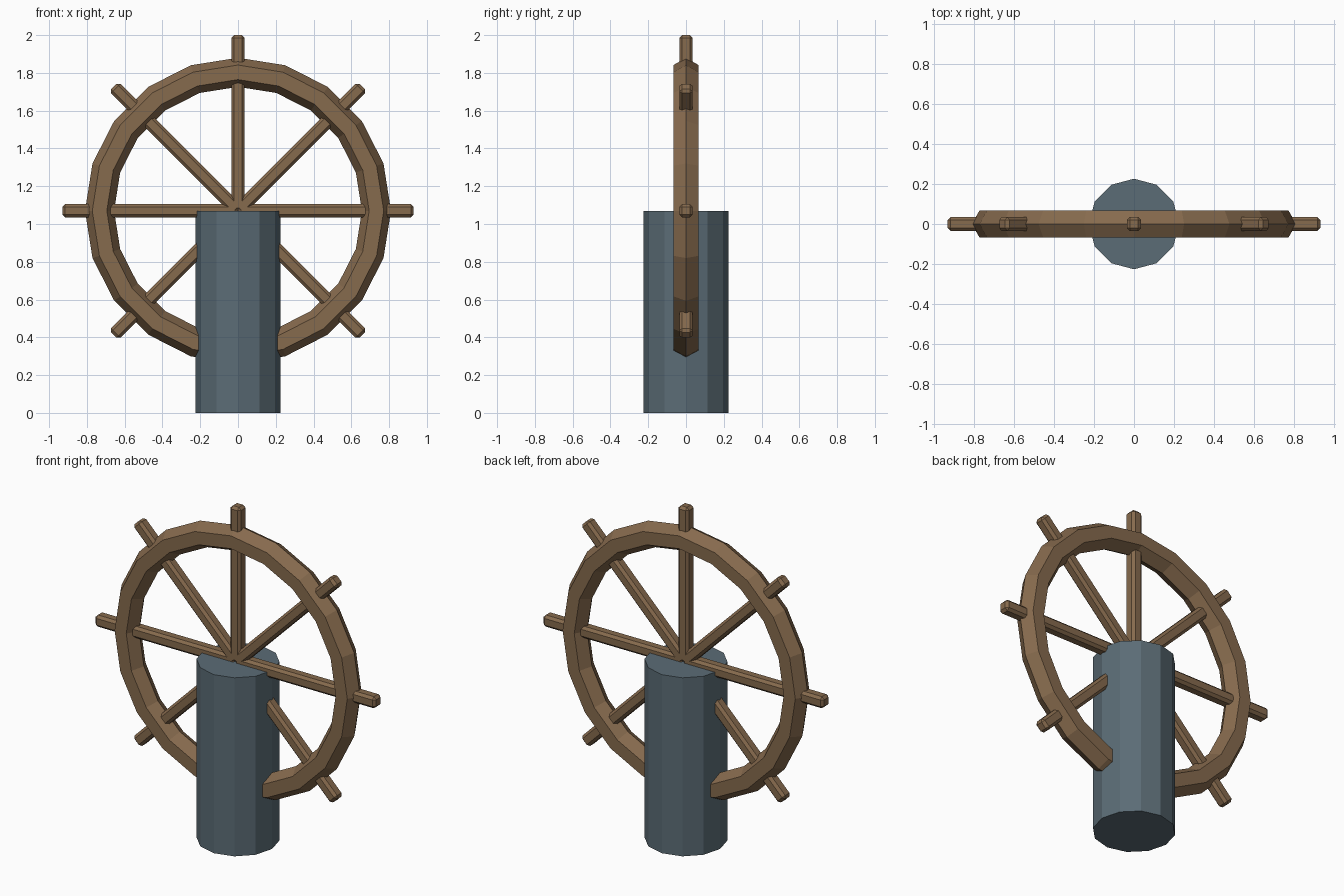
import bpy, bmesh, math
from mathutils import Matrix

if "Cube" in bpy.data.objects:
    bpy.data.objects.remove(bpy.data.objects["Cube"])

HUB_Z = 1.07


def material(name, rgb):
    m = bpy.data.materials.new(name)
    m.diffuse_color = (*rgb, 1)
    m.use_nodes = True
    m.node_tree.nodes["Principled BSDF"].inputs["Base Color"].default_value = m.diffuse_color
    return m


wood = material("wood", (0.24, 0.145, 0.075))
slate = material("slate", (0.105, 0.15, 0.18))


def add_object(name, bm, mat):
    bmesh.ops.recalc_face_normals(bm, faces=bm.faces)
    me = bpy.data.meshes.new(name)
    bm.to_mesh(me)
    bm.free()
    me.materials.append(mat)
    ob = bpy.data.objects.new(name, me)
    bpy.context.collection.objects.link(ob)
    return ob


# Post: twelve-sided column, reaching up to the wheel centre
bm = bmesh.new()
bmesh.ops.create_cone(bm, cap_ends=True, segments=12, radius1=0.226, radius2=0.226,
                      depth=HUB_Z, matrix=Matrix.Translation((0, 0, HUB_Z / 2)))
add_object("post", bm, slate)

# Rim: hexagonal section swept around twenty segments
bm = bmesh.new()
SEG, SIDES, MAJOR, MINOR = 20, 6, 0.733, 0.077
rings = []
for i in range(SEG):
    a = 2 * math.pi * i / SEG
    ring = []
    for j in range(SIDES):
        t = 2 * math.pi * j / SIDES
        r = MAJOR + MINOR * math.cos(t)
        ring.append(bm.verts.new((r * math.sin(a), MINOR * math.sin(t),
                                  HUB_Z + r * math.cos(a))))
    rings.append(ring)
for i in range(SEG):
    p, q = rings[i], rings[(i + 1) % SEG]
    for j in range(SIDES):
        k = (j + 1) % SIDES
        bm.faces.new((p[j], p[k], q[k], q[j]))
add_object("wheel_rim", bm, wood)

# Spokes: eight bevelled bars running from the hub out past the rim as handles
LENGTH, WIDTH = 0.93, 0.07
for i in range(8):
    bm = bmesh.new()
    bmesh.ops.create_cube(bm, size=1, matrix=Matrix.Translation((0, 0, LENGTH / 2))
                          @ Matrix.Diagonal((WIDTH, WIDTH, LENGTH, 1)))
    bmesh.ops.bevel(bm, geom=bm.edges[:], offset=0.015, segments=1,
                    profile=0.5, affect='EDGES')
    bm.transform(Matrix.Translation((0, 0, HUB_Z))
                 @ Matrix.Rotation(i * math.pi / 4, 4, 'Y'))
    add_object(f"spoke_{i + 1}", bm, wood)
